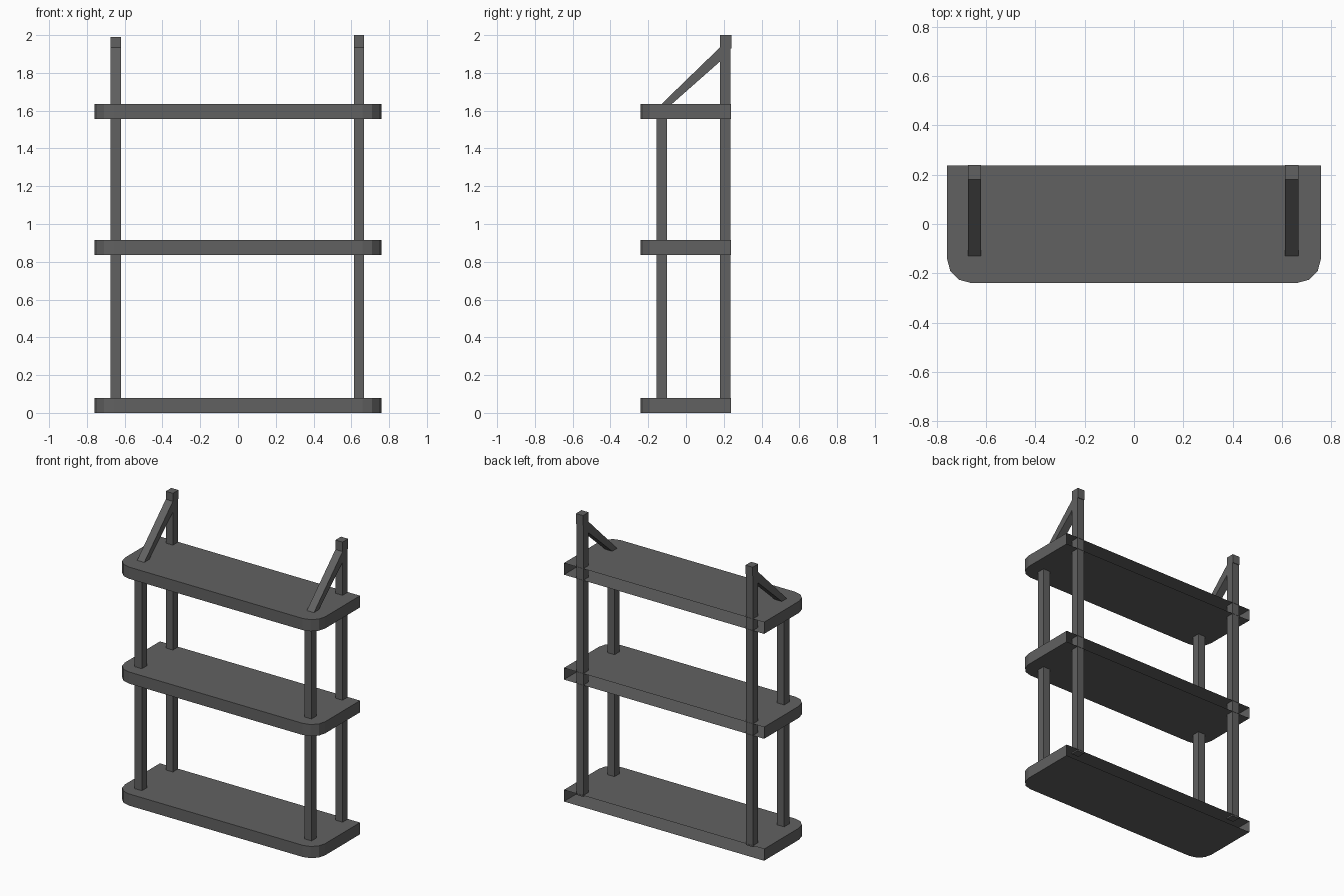
import bpy, bmesh
from math import sin, cos, pi

if "Cube" in bpy.data.objects:
    bpy.data.objects.remove(bpy.data.objects["Cube"])

dark = bpy.data.materials.new("dark_grey")
dark.diffuse_color = (0.12, 0.12, 0.12, 1)
dark.use_nodes = True
dark.node_tree.nodes["Principled BSDF"].inputs["Base Color"].default_value = dark.diffuse_color


def make_object(name, bm):
    bmesh.ops.recalc_face_normals(bm, faces=bm.faces)
    mesh = bpy.data.meshes.new(name)
    bm.to_mesh(mesh)
    bm.free()
    mesh.materials.append(dark)
    obj = bpy.data.objects.new(name, mesh)
    bpy.context.collection.objects.link(obj)
    return obj


def prism(name, points, offset, open_side=None):
    """Extrude a closed outline; optionally leave one side face out."""
    bm = bmesh.new()
    a = [bm.verts.new(p) for p in points]
    b = [bm.verts.new([c + o for c, o in zip(p, offset)]) for p in points]
    bm.faces.new(a)
    bm.faces.new(b[::-1])
    n = len(points)
    for i in range(n):
        if i != open_side:
            j = (i + 1) % n
            bm.faces.new((a[i], a[j], b[j], b[i]))
    return make_object(name, bm)


def box(name, x, y, z):
    outline = [(x[0], y[0], z[0]), (x[1], y[0], z[0]),
               (x[1], y[1], z[0]), (x[0], y[1], z[0])]
    return prism(name, outline, (0, 0, z[1] - z[0]))


# Shelves: hollow boards with rounded front corners, open at the back
W, FRONT, BACK, R, T = 0.759, -0.24, 0.238, 0.1, 0.08
corner = [i * pi / 6 for i in range(4)]
right = [(W - R + R * cos(t), FRONT + R - R * sin(t)) for t in corner]
outline = [(W, BACK)] + right + [(-x, y) for x, y in reversed(right)] + [(-W, BACK)]
shelf_z = {"bottom_shelf": 0.0, "middle_shelf": 0.836, "top_shelf": 1.555}
for name, z in shelf_z.items():
    prism(name, [(x, y, z) for x, y in outline], (0, 0, T), open_side=len(outline) - 1)

for side, x0, top in (("left", -0.674, 1.99), ("right", 0.613, 2.0)):
    x = (x0, x0 + 0.054)

    # Front posts between the shelves
    box(side + "_lower_front_post", x, (-0.156, -0.101), (0.08, 0.836))
    box(side + "_upper_front_post", x, (-0.156, -0.101), (0.916, 1.555))

    # Tall back post with a slightly thicker head
    box(side + "_back_post", x, (0.18, 0.236), (0.07, 1.93))
    box(side + "_back_post_head", x, (0.18, 0.24), (1.93, top))

    # Sloping brace from the top shelf to the back post
    profile = [(-0.13, 1.635), (-0.075, 1.635), (0.18, 1.86), (0.18, 1.935)]
    prism(side + "_brace", [(x[0], y, z) for y, z in profile], (0.054, 0, 0))
